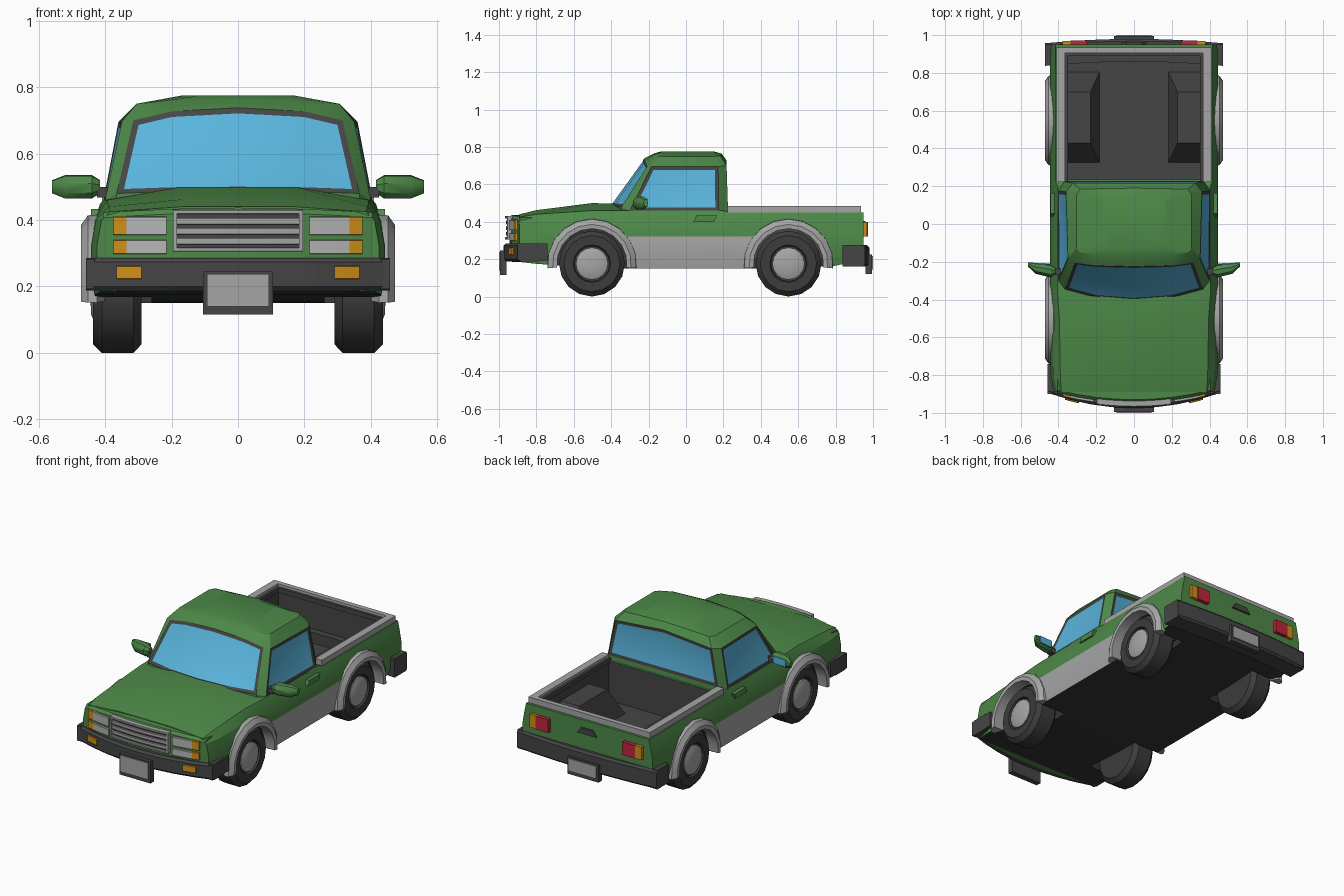
import bpy, bmesh
from math import sin, cos, pi, radians, hypot

if "Cube" in bpy.data.objects:
    bpy.data.objects.remove(bpy.data.objects["Cube"])


def material(name, *rgb):
    m = bpy.data.materials.new(name)
    m.use_nodes = True
    m.diffuse_color = (*rgb, 1)
    m.node_tree.nodes["Principled BSDF"].inputs["Base Color"].default_value = (*rgb, 1)
    return m


GREEN = material("green paint", .075, .25, .065)
SILVER = material("light grey trim", .38, .38, .38)
LAMP = material("lamp grey", .46, .46, .46)
DARK = material("dark grey plastic", .06, .06, .06)
BLACK = material("underbody black", .035, .035, .035)
TYRE = material("tyre rubber", .045, .045, .045)
GLASS = material("blue glass", .1, .46, .72)
ORANGE = material("orange lamp", .62, .27, .01)
RED = material("red lamp", .5, .02, .045)


def loft(name, rings, *mats, smooth=0):
    """Skin a row of closed rings and cap both ends."""
    bm = bmesh.new()
    rows = [[bm.verts.new(p) for p in ring] for ring in rings]
    n = len(rows[0])
    for a, b in zip(rows, rows[1:]):
        for j in range(n):
            bm.faces.new((a[j], a[(j + 1) % n], b[(j + 1) % n], b[j]))
    bm.faces.new(rows[0])
    bm.faces.new(rows[-1])
    bmesh.ops.recalc_face_normals(bm, faces=bm.faces)
    mesh = bpy.data.meshes.new(name)
    bm.to_mesh(mesh)
    bm.free()
    ob = bpy.data.objects.new(name, mesh)
    bpy.context.collection.objects.link(ob)
    for m in mats:
        mesh.materials.append(m)
    if smooth:
        shade(ob, smooth)
    return ob


def shade(ob, angle):
    bpy.ops.object.select_all(action='DESELECT')
    ob.select_set(True)
    bpy.context.view_layer.objects.active = ob
    bpy.ops.object.shade_smooth_by_angle(angle=radians(angle))


def box(name, x0, x1, y0, y1, z0, z1, mat):
    return loft(name, [[(x, y0, z0), (x, y1, z0), (x, y1, z1), (x, y0, z1)]
                       for x in (x0, x1)], mat)


def wrap(name, x0, x1, z0, z1, y, depth, mat, k=.06, cham=0.002, drop=0, end=1):
    """Bar bent round the front (end 1) or the back (end -1)."""
    rings = []
    for i in range(9):
        x = x0 + (x1 - x0) * i / 8
        t = (x / .44) ** 2
        f, top = y + k * t, z1 - drop * t
        prof = [(f + depth, z0), (f + cham, z0), (f, z0 + cham),
                (f, top - cham), (f + cham, top), (f + depth, top)]
        rings.append([(x, py * end, pz) for py, pz in prof])
    return loft(name, rings, mat)


def lathe(name, profile, yc, zc, sides, *mats, smooth=0):
    """Turn (x, radius) pairs about an axle along x."""
    return loft(name, [[(x, yc + r * cos(2 * pi * j / sides), zc + r * sin(2 * pi * j / sides))
                        for j in range(sides)] for x, r in profile], *mats, smooth=smooth)


AXLES = {"front": -.503, "rear": .548}
HUB_Z = .176

# Main body: y, half width, shoulder x, bottom z, shoulder z, centre z
sections = [(-.89, .425, .385, .185, .425, .44), (-.8, .442, .39, .175, .44, .462),
            (-.5, .445, .395, .155, .46, .5), (-.36, .445, .405, .15, .46, .495),
            (.2, .445, .405, .15, .46, .465), (.225, .445, .415, .15, .45, .45),
            (.55, .445, .415, .15, .45, .45), (.8, .445, .415, .165, .45, .45),
            (.95, .44, .415, .2, .45, .45)]
rings = []
for y, w, ws, zb, zs, zc in sections:
    half = [(w - .012, zb), (w, .23), (w, .32), (w - .014, .4), (ws, zs), (.17, zc)]
    rings.append([(x, y, z) for x, z in half] + [(-x, y, z) for x, z in reversed(half)])
body = loft("body", rings, GREEN)

# Cut the load bed and the four wheel wells
cutters = [box("bed_cutter", -.355, .355, .235, .9, .21, .6, DARK)]
for yc in AXLES.values():
    for s in (-1, 1):
        cutters.append(lathe("well_cutter", [(s * .26, .2), (s * .6, .2)], yc, HUB_Z, 16, DARK))
bpy.context.view_layer.objects.active = body
for c in cutters:
    mod = body.modifiers.new("cut", 'BOOLEAN')
    mod.operation, mod.solver, mod.object = 'DIFFERENCE', 'EXACT', c
    bpy.ops.object.modifier_apply(modifier=mod.name)
    bpy.data.objects.remove(c)
body.data.materials.clear()
for m in (GREEN, SILVER, DARK, BLACK):
    body.data.materials.append(m)
for p in body.data.polygons:
    x, y, z = p.center
    n = p.normal
    in_well = any(hypot(y - a, z - HUB_Z) < .21 for a in AXLES.values())
    if abs(x) < .36 and .23 < y < .905 and .205 < z < .449:
        p.material_index = 2
    elif n.z < -.6:
        p.material_index = 3
    elif abs(n.x) > .6 and abs(x) > .4:
        p.material_index = 1 if z < .32 and -.5 < y < .55 else 0
    elif in_well and abs(x) > .25:
        p.material_index = 3
shade(body, 20)

# Cab: half outlines from front centre round to rear centre
outlines = [
    [(0, -.405, .488), (.2, -.39, .486), (.365, -.345, .48), (.4, -.3, .46),
     (.405, .175, .46), (.37, .224, .48), (0, .224, .48)],
    [(0, -.225, .738), (.2, -.22, .727), (.315, -.205, .7), (.35, -.185, .695),
     (.36, .172, .695), (.325, .217, .7), (0, .217, .728)],
    [(0, -.17, .766), (.2, -.165, .762), (.285, -.15, .751), (.305, -.13, .75),
     (.305, .155, .75), (.285, .185, .752), (0, .19, .765)]]
outlines.insert(0, [(x, y, .43) for x, y, z in outlines[0]])
outlines.append([(x * .55, y * .8, .775) for x, y, z in outlines[-1]])
cab = loft("cab", [h + [(-x, y, z) for x, y, z in reversed(h[1:-1])] for h in outlines],
           GREEN, DARK, GLASS)
bm = bmesh.new()
bm.from_mesh(cab.data)
bm.faces.ensure_lookup_table()
ring = [bm.faces[12 + j] for j in range(12)]
for group in ((0, 1, 10, 11), (3,), (8,), (5, 6)):
    panes = [ring[j] for j in group]
    frame = bmesh.ops.inset_region(bm, faces=panes, thickness=.018, depth=-.004,
                                   use_even_offset=True, use_boundary=True)
    for f in frame["faces"]:
        f.material_index = 1
    for f in panes:
        f.material_index = 2
bm.to_mesh(cab.data)
bm.free()
shade(cab, 25)

# Nose, grille and bumpers
wrap("nose", -.405, .405, .185, .437, -.945, .07, GREEN, cham=.015, drop=.018)
wrap("grille_back", -.19, .19, .31, .425, -.955, .03, DARK)
for z in (.305, .418):
    wrap("grille_frame_bar", -.195, .195, z, z + .013, -.967, .03, SILVER)
for s in (-1, 1):
    x = s * .19
    wrap("grille_frame_end", x - .006, x + .006, .305, .431, -.967, .03, SILVER)
for z in (.326, .356, .386):
    wrap("grille_slat", -.185, .185, z, z + .021, -.962, .02, SILVER)
wrap("front_bumper", -.458, .458, .188, .285, -.975, .11, DARK, k=.075, cham=.012)
wrap("rear_bumper", -.472, .472, .16, .275, -.98, .12, DARK, k=.02, cham=.012, end=-1)
for s in (-1, 1):
    box("front_bumper_side", s * .43, s * .458, -.9, -.74, .192, .283, DARK)
    box("rear_bumper_side", s * .43, s * .472, .84, .95, .16, .275, DARK)

# Number plate holders with blank plates
for s, name, z0, z1 in ((-1, "front", .115, .245), (1, "rear", .12, .225)):
    box(name + "_plate_holder", -.105, .105, s * .96, s * .994, z0, z1, DARK)
    box(name + "_plate", -.093, .093, s * .99, s * 1.0, z0 + .025, z1 - .008, SILVER)

# Tailgate handle
loft("tailgate_handle", [[(-.065, y, .37), (.065, y, .37), (.04, y, .405), (-.04, y, .405)]
                         for y in (.945, .96)], DARK)

# Load bed rim
for s in (-1, 1):
    box("bed_rim_side", s * .365, s * .41, .222, .935, .445, .484, SILVER)
    box("bed_rim_lining", s * .35, s * .37, .222, .91, .44, .468, DARK)
box("bed_rim_rear", -.41, .41, .905, .935, .445, .484, SILVER)
box("bed_rim_rear_lining", -.36, .36, .89, .91, .44, .468, DARK)

for s in (-1, 1):
    side = "left" if s > 0 else "right"
    # Lamps
    for z0, z1, xe in ((.355, .41, .375), (.297, .34, .375)):
        wrap(side + "_headlight", s * .215, s * .335, z0, z1, -.957, .03, LAMP)
        wrap(side + "_indicator", s * .335, s * xe, z0, z1, -.957, .03, ORANGE)
    wrap(side + "_bumper_lamp", s * .29, s * .365, .222, .262, -.982, .03, ORANGE, k=.075)
    box(side + "_tail_lamp", s * .25, s * .335, .94, .972, .32, .4, RED)
    box(side + "_tail_indicator", s * .335, s * .378, .94, .968, .32, .4, ORANGE)

    # Door handle
    loft(side + "_door_handle", [[(s * x, .04, .4), (s * x, .15, .4), (s * x, .165, .433),
                                  (s * x, .055, .433)] for x in (.42, .442)], GREEN)

    # Mirror: tapered hexagonal pod with stem and glass
    pod = []
    for x, yc, ry, rz in ((.415, -.25, .018, .02), (.44, -.25, .035, .036),
                          (.52, -.235, .03, .036), (.56, -.215, .012, .02)):
        pod.append([(s * x, yc + ry * cos(radians(a)), .5 + rz * sin(radians(a)) * 1.02)
                    for a in range(30, 390, 45)])
    loft(side + "_mirror", pod, GREEN, smooth=30)
    box(side + "_mirror_stem", s * .375, s * .425, -.27, -.235, .468, .5, DARK)
    loft(side + "_mirror_glass", [[(s * .44, y, .48), (s * .53, y + .004, .48),
                                   (s * .53, y + .004, .523), (s * .44, y, .523)]
                                  for y in (-.216, -.209)], GLASS)

    # Wheel housing inside the bed
    loft(side + "_bed_housing",
         [[(s * x0, y0, z), (s * .357, y0, z), (s * .357, y1, z), (s * x0, y1, z)]
          for x0, y0, y1, z in ((.18, .32, .81, .2), (.23, .43, .7, .385))], DARK)

    for end, yc in AXLES.items():
        # Flared wheel arch
        arch = []
        for i in range(11):
            a = radians(-6 + 192 * i / 10)
            arch.append([(s * x, yc + r * cos(a), HUB_Z + r * sin(a)) for x, r in
                         ((.425, .24), (.452, .238), (.472, .21), (.47, .187), (.4, .187))])
        loft(f"{end}_{side}_arch", arch, SILVER, smooth=30)
        # Wheel with dished hub and domed cap
        lathe(f"{end}_{side}_tyre", [(s * x, r) for x, r in
              ((.29, .1), (.29, .15), (.315, .176), (.41, .176), (.436, .15), (.436, .1),
               (.42, .095))], yc, HUB_Z, 16, TYRE, smooth=25)
        lathe(f"{end}_{side}_hubcap", [(s * .41, .086), (s * .432, .086), (s * .442, .06),
                                       (s * .444, .02)], yc, HUB_Z, 16, SILVER, smooth=30)
